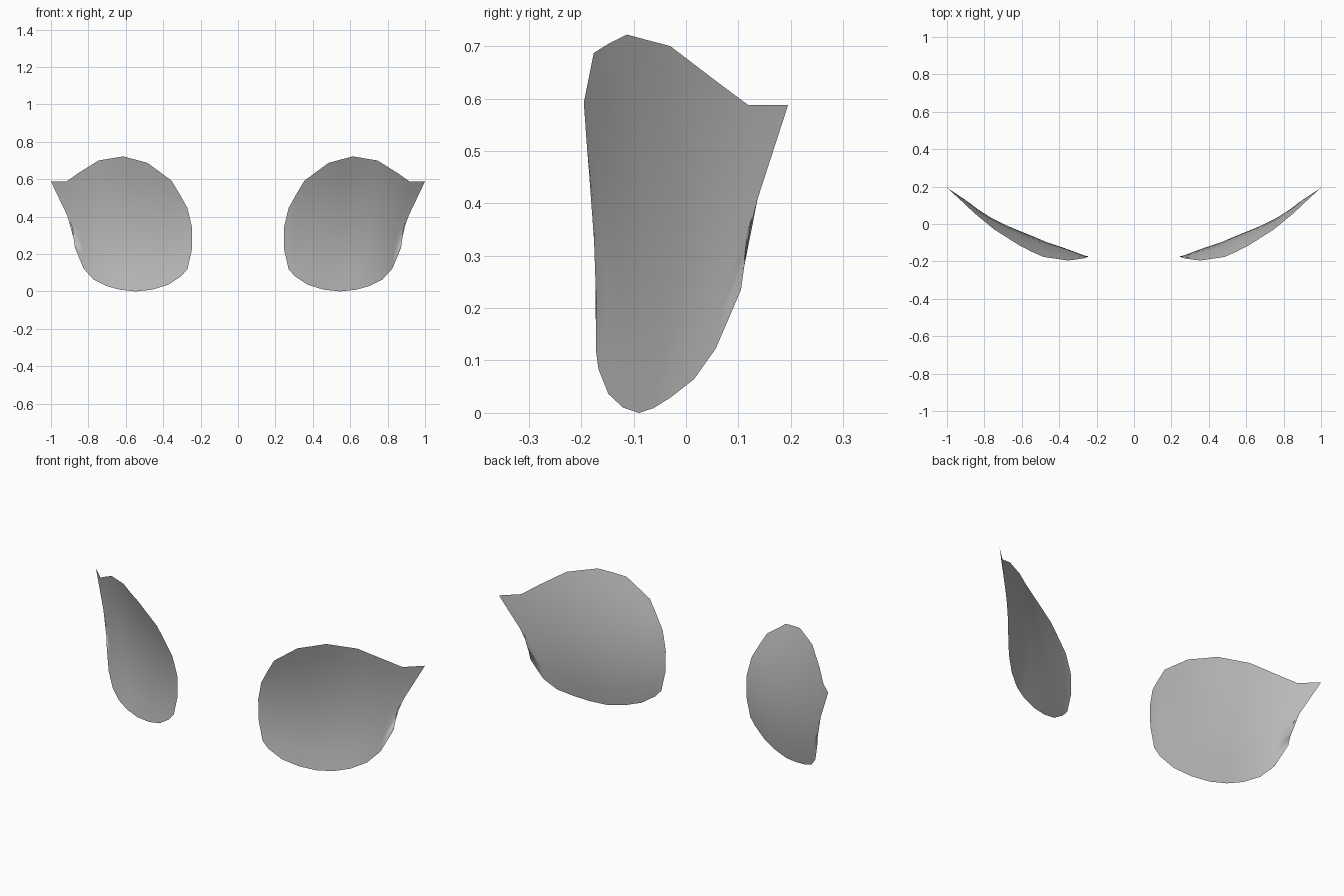
import bpy
import math

cube = bpy.data.objects.get("Cube")
if cube:
    bpy.data.objects.remove(cube)

# Material
grey = bpy.data.materials.new("lens grey")
grey.use_nodes = True
COLOUR = (0.5, 0.5, 0.5, 1)
grey.diffuse_color = COLOUR
grey.node_tree.nodes["Principled BSDF"].inputs["Base Color"].default_value = COLOUR

# Lower and upper rim of one lens, paired from the inner edge to the outer tip
LOWER = [(.246, -.172, .227), (.27, -.172, .12), (.302, -.167, .083), (.372, -.148, .036),
         (.457, -.12, .01), (.547, -.09, 0), (.63, -.062, .009), (.703, -.03, .029),
         (.773, .015, .064), (.826, .057, .123), (.872, .105, .235), (.885, .117, .348)]
UPPER = [(.246, -.176, .343), (.27, -.184, .445), (.312, -.19, .52), (.355, -.195, .592),
         (.484, -.176, .687), (.55, -.147, .705), (.615, -.113, .722), (.68, -.072, .711),
         (.746, -.03, .70), (.85, .055, .635), (.917, .118, .588), (1, .195, .588)]
ROWS = 8
DISH = 0.053


def lens(name, side):
    """Curved single sheet spanning the two rims, dished backwards in the middle."""
    verts, faces = [], []
    last = len(LOWER) - 1
    for i, (low, high) in enumerate(zip(LOWER, UPPER)):
        depth = DISH * max(0, math.sin(math.pi * i / last)) ** 1.3
        for j in range(ROWS + 1):
            t = j / ROWS
            x, y, z = (a + (b - a) * t for a, b in zip(low, high))
            verts.append((side * x, y + 4 * t * (1 - t) * depth, z))
    for i in range(last):
        for j in range(ROWS):
            a = i * (ROWS + 1) + j
            b = a + ROWS + 1
            quad = (a, b, b + 1, a + 1)
            faces.append(quad if side > 0 else quad[::-1])
    mesh = bpy.data.meshes.new(name)
    mesh.from_pydata(verts, [], faces)
    mesh.materials.append(grey)
    mesh.shade_smooth()
    obj = bpy.data.objects.new(name, mesh)
    bpy.context.collection.objects.link(obj)


# Mirrored pair of lenses
lens("left_lens", 1)
lens("right_lens", -1)
